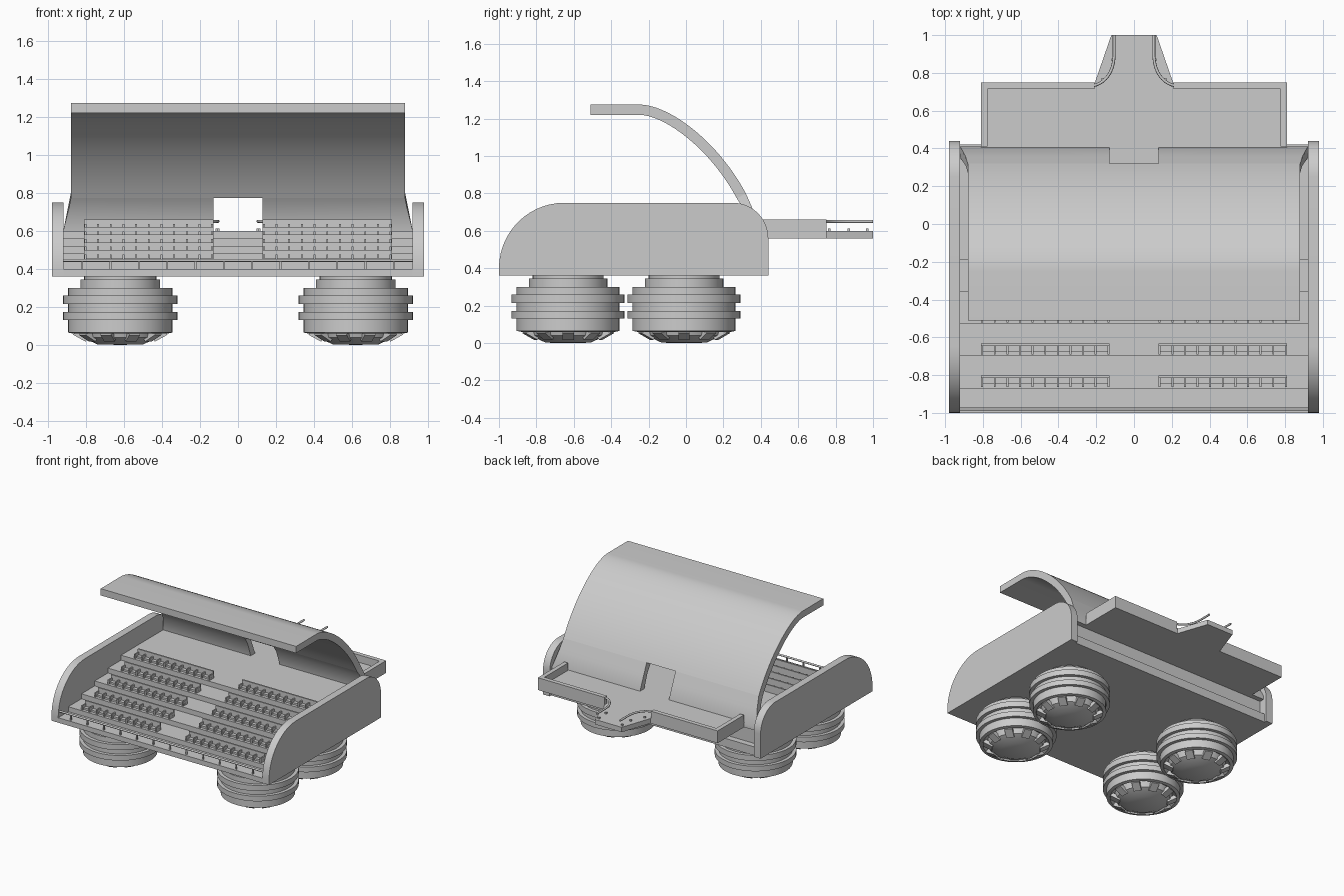
import bpy, bmesh
from math import pi, sin, cos, radians
from mathutils import Matrix, Vector
from mathutils.geometry import interpolate_bezier

cube = bpy.data.objects.get("Cube")
if cube:
    bpy.data.objects.remove(cube)

GREY = (0.6, 0.6, 0.6, 1)
mat = bpy.data.materials.new("light_grey")
mat.use_nodes = True
mat.diffuse_color = GREY
mat.node_tree.nodes["Principled BSDF"].inputs["Base Color"].default_value = GREY


def finish(bm, name):
    bmesh.ops.recalc_face_normals(bm, faces=bm.faces)
    me = bpy.data.meshes.new(name)
    bm.to_mesh(me)
    bm.free()
    for p in me.polygons:
        p.use_smooth = True
    me.set_sharp_from_angle(angle=radians(30))
    me.materials.append(mat)
    ob = bpy.data.objects.new(name, me)
    bpy.context.collection.objects.link(ob)
    return ob


def add_box(bm, x0, x1, y0, y1, z0, z1):
    m = Matrix.Translation(((x0 + x1) / 2, (y0 + y1) / 2, (z0 + z1) / 2))
    bmesh.ops.create_cube(bm, size=1, matrix=m @ Matrix.Diagonal((x1 - x0, y1 - y0, z1 - z0, 1)))


def add_prism(bm, near, far):
    """Close two matching outlines of 3D points into a solid."""
    a = [bm.verts.new(p) for p in near]
    b = [bm.verts.new(p) for p in far]
    bm.faces.new(a)
    bm.faces.new(b[::-1])
    for i in range(len(a)):
        j = (i + 1) % len(a)
        bm.faces.new((a[i], b[i], b[j], a[j]))


def side_prism(bm, outline, x0, x1):
    add_prism(bm, [(x0, y, z) for y, z in outline], [(x1, y, z) for y, z in outline])


def arc(cy, cz, r, start, end, n=14):
    angles = [radians(start + (end - start) * i / n) for i in range(n + 1)]
    return [(cy + r * cos(a), cz + r * sin(a)) for a in angles]


def tube(name, points, radius):
    cu = bpy.data.curves.new(name, "CURVE")
    cu.dimensions = "3D"
    cu.bevel_depth = radius
    cu.bevel_resolution = 2
    cu.use_fill_caps = True
    sp = cu.splines.new("POLY")
    sp.points.add(len(points) - 1)
    for p, co in zip(sp.points, points):
        p.co = (*co, 1)
    cu.materials.append(mat)
    ob = bpy.data.objects.new(name, cu)
    bpy.context.collection.objects.link(ob)


# Side panels with rounded upper corners
panel = [(0.44, 0.36), (-1, 0.36)] + arc(-0.65, 0.4, 0.35, 180, 90) + arc(0.25, 0.56, 0.19, 90, 0)
for side, s in (("left", 1), ("right", -1)):
    bm = bmesh.new()
    side_prism(bm, panel, s * 0.92, s * 0.98)
    finish(bm, side + "_panel")

# Terraced hull floor
STEPS = [(-0.87 + 0.17 * i, 0.44 + 0.04 * i) for i in range(5)]
hull = [(-1, 0.36), (-1, 0.4)]
for y, z in STEPS:
    hull += [(y, z - 0.04), (y, z)]
hull += [(0.37, 0.6), (0.37, 0.43), (0.42, 0.43), (0.42, 0.36)]
bm = bmesh.new()
side_prism(bm, hull, -0.92, 0.92)
finish(bm, "terraced_hull")

# Seat rows: a thin back with dividers reaching forward
SEATS = 10
for side, s in (("left", 1), ("right", -1)):
    bm = bmesh.new()
    for y, z in STEPS:
        x0, x1 = sorted((s * 0.13, s * 0.81))
        add_box(bm, x0, x1, y + 0.055, y + 0.067, z, z + 0.06)
        add_box(bm, x0, x1, y + 0.025, y + 0.056, z, z + 0.015)
        for i in range(SEATS + 1):
            x = x0 + 0.006 + (x1 - x0 - 0.012) * i / SEATS
            add_box(bm, x - 0.005, x + 0.005, y + 0.008, y + 0.056, z, z + 0.037)
    finish(bm, side + "_seats")

# Front safety rail on short posts
tube("front_rail", [(-0.92, -0.98, 0.445), (0.92, -0.98, 0.445)], 0.008)
bm = bmesh.new()
for i in range(12):
    x = -0.82 + 1.64 * i / 11
    add_box(bm, x - 0.005, x + 0.005, -0.985, -0.975, 0.4, 0.445)
finish(bm, "front_rail_posts")

# Curved canopy, offset inward for its thickness
THICK = 0.055
curve = interpolate_bezier(Vector((-0.25, 1.275)), Vector((-0.09, 1.275)),
                           Vector((0.17, 1.08)), Vector((0.32, 0.8)), 24)
outer = [Vector((-0.51, 1.275))] + [p.to_2d() for p in curve]
inner = []
for i, p in enumerate(outer):
    t = (outer[min(i + 1, len(outer) - 1)] - outer[max(i - 1, 0)]).normalized()
    inner.append(p + Vector((t.y, -t.x)) * THICK)
bm = bmesh.new()
side_prism(bm, [tuple(p) for p in outer + inner[::-1]], -0.88, 0.88)
finish(bm, "canopy")

# Canopy feet flare outward and leave a central doorway
foot = [tuple(outer[-1]), (0.36, 0.71), (0.41, 0.59), (0.41, 0.56), (0.35, 0.56), (0.35, 0.6),
        (0.307, 0.72), tuple(inner[-1])]
for side, s in (("left", 1), ("right", -1)):
    bm = bmesh.new()
    flare = [0.88 + 0.04 * min(1, max(0, (0.76 - z) / 0.16)) for y, z in foot]
    add_prism(bm, [(s * 0.13, y, z) for y, z in foot],
              [(s * w, y, z) for w, (y, z) in zip(flare, foot)])
    finish(bm, side + "_canopy_foot")

# Rear platform with a raised rim
bm = bmesh.new()
add_box(bm, -0.81, 0.81, 0.36, 0.75, 0.56, 0.6)
for s in (1, -1):
    xa, xb = sorted((s * 0.775, s * 0.81))
    add_box(bm, xa, xb, 0.41, 0.75, 0.6, 0.66)
    xa, xb = sorted((s * 0.21, s * 0.775))
    add_box(bm, xa, xb, 0.715, 0.75, 0.6, 0.66)
finish(bm, "rear_platform")

# Tapered boarding ramp and its curved handrails
ramp = [(-0.21, 0.74), (0.21, 0.74), (0.12, 1), (-0.12, 1)]
bm = bmesh.new()
add_prism(bm, [(x, y, 0.56) for x, y in ramp], [(x, y, 0.6) for x, y in ramp])
finish(bm, "boarding_ramp")
for side, s in (("left", 1), ("right", -1)):
    path = interpolate_bezier(Vector((s * 0.215, 0.732, 0.65)), Vector((s * 0.14, 0.75, 0.65)),
                              Vector((s * 0.105, 0.82, 0.65)), Vector((s * 0.105, 0.9, 0.65)), 12)
    tube(side + "_handrail", path + [Vector((s * 0.105, 1, 0.65))], 0.008)
    bm = bmesh.new()
    for x, y in ((0.165, 0.765), (0.112, 0.87), (0.105, 0.97)):
        add_box(bm, s * x - 0.007, s * x + 0.007, y - 0.007, y + 0.007, 0.6, 0.612)
    finish(bm, side + "_ramp_studs")

# Ribbed drums under the hull, with lugs around the lower dome
DRUM = [(0, 0.37), (0.19, 0.37), (0.19, 0.345), (0.21, 0.345), (0.21, 0.3), (0.275, 0.3),
        (0.275, 0.26), (0.302, 0.26), (0.302, 0.215), (0.275, 0.215), (0.275, 0.172),
        (0.302, 0.172), (0.302, 0.13), (0.275, 0.13), (0.275, 0.065), (0.25, 0.06),
        (0.215, 0.085), (0.2, 0.04), (0.12, 0.002), (0, 0)]
for side, x in (("left", 0.62), ("right", -0.62)):
    for end, y in (("front", -0.63), ("rear", -0.01)):
        bm = bmesh.new()
        ring = [bm.verts.new((r, 0, z)) for r, z in DRUM]
        edges = [bm.edges.new(pair) for pair in zip(ring, ring[1:])]
        bmesh.ops.spin(bm, geom=ring + edges, cent=(0, 0, 0), axis=(0, 0, 1),
                       angle=2 * pi, steps=40, use_merge=True)
        bmesh.ops.remove_doubles(bm, verts=bm.verts, dist=0.0005)
        for k in range(10):
            m = Matrix.Rotation(2 * pi * k / 10, 4, "Z") @ Matrix.Translation((0.208, 0, 0.048))
            m = m @ Matrix.Rotation(-0.5, 4, "Y") @ Matrix.Diagonal((0.075, 0.06, 0.03, 1))
            bmesh.ops.create_cube(bm, size=1, matrix=m)
        ob = finish(bm, f"{end}_{side}_drum")
        ob.location = (x, y, 0)
